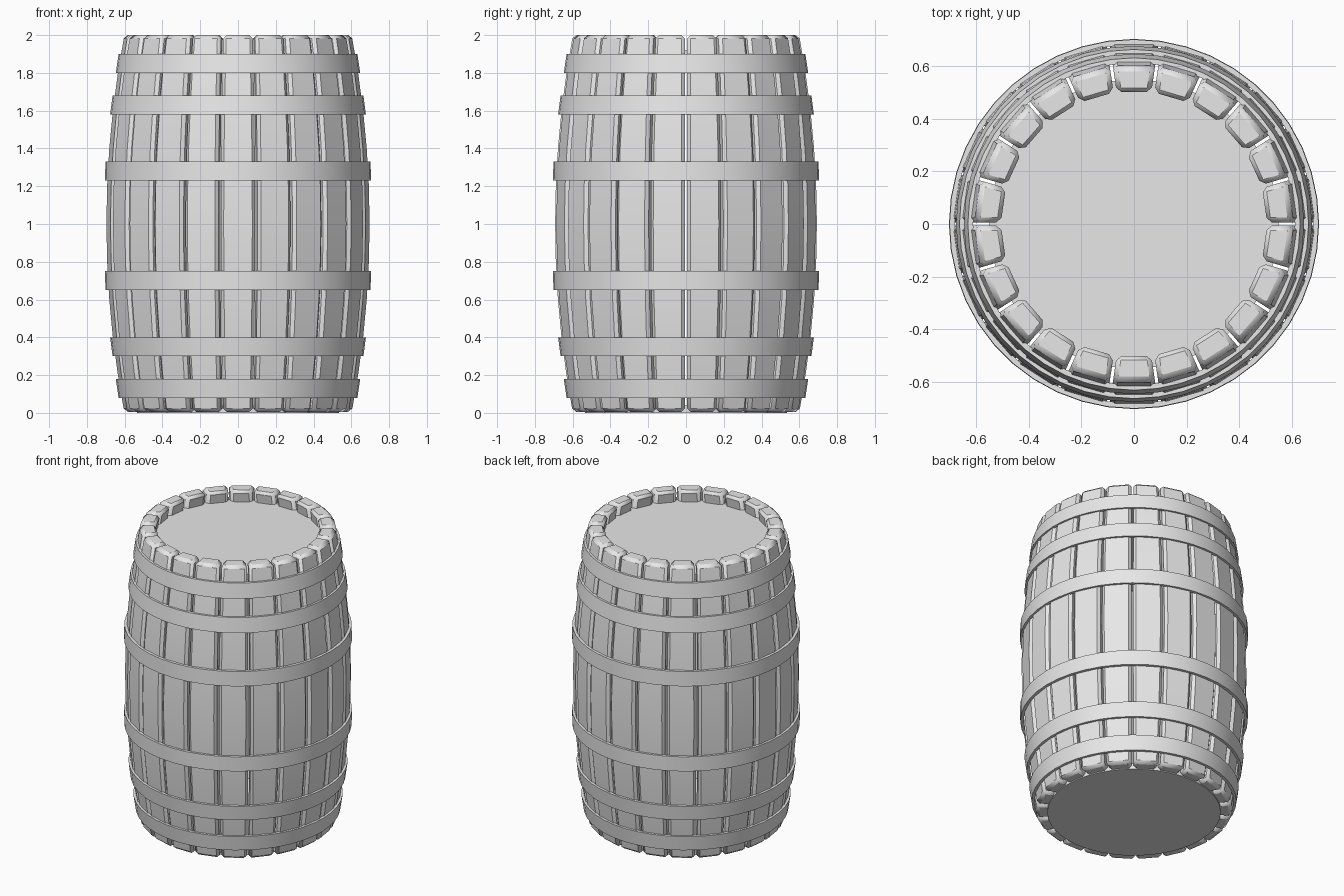
import bpy
import bmesh
from math import sin, cos, tan, pi, radians

STAVES = 22
HOOP_SIDES = 44
MID_RADIUS = 0.693
BOW = 0.094
THICKNESS = 0.1
GAP = 0.012
BASE = 0.006
TOP = 2.0

cube = bpy.data.objects.get("Cube")
if cube:
    bpy.data.objects.remove(cube, do_unlink=True)

grey = bpy.data.materials.new("plain_grey")
grey.use_nodes = True
grey.diffuse_color = (0.8, 0.8, 0.8, 1)
grey.node_tree.nodes["Principled BSDF"].inputs["Base Color"].default_value = (0.8, 0.8, 0.8, 1)


def finish(name, bm):
    """Turn a bmesh into a named, shaded object."""
    bmesh.ops.recalc_face_normals(bm, faces=bm.faces)
    mesh = bpy.data.meshes.new(name)
    bm.to_mesh(mesh)
    bm.free()
    mesh.materials.append(grey)
    obj = bpy.data.objects.new(name, mesh)
    bpy.context.collection.objects.link(obj)
    bpy.ops.object.select_all(action="DESELECT")
    obj.select_set(True)
    bpy.context.view_layer.objects.active = obj
    bpy.ops.object.shade_smooth_by_angle(angle=radians(25))
    return obj


def bridge(bm, a, b):
    """Join two closed loops of vertices with quads."""
    for i in range(len(a)):
        j = (i + 1) % len(a)
        bm.faces.new((a[i], a[j], b[j], b[i]))


def bulge(z):
    return MID_RADIUS - BOW * (z - 1) ** 2


def add_stave(bm, angle, segments=10):
    """One bowed plank with a wedge-shaped cross-section."""
    half = tan(pi / STAVES)
    loops = []
    for k in range(segments + 1):
        z = BASE + (TOP - BASE) * k / segments
        outer = bulge(z)
        loop = []
        for r, side in ((outer, -1), (outer, 1), (outer - THICKNESS, 1), (outer - THICKNESS, -1)):
            t = side * (r * half - GAP / 2)
            loop.append(bm.verts.new((r * cos(angle) - t * sin(angle),
                                      r * sin(angle) + t * cos(angle), z)))
        loops.append(loop)
    for a, b in zip(loops, loops[1:]):
        bridge(bm, a, b)
    bm.faces.new(loops[0])
    bm.faces.new(loops[-1])


def add_hoop(name, z_low, z_high, r_low, r_high, width=0.02):
    """Tapered flat band around the staves."""
    bm = bmesh.new()
    loops = []
    for r, z in ((r_low, z_low), (r_high, z_high), (r_high - width, z_high), (r_low - width, z_low)):
        loops.append([bm.verts.new((r * cos(2 * pi * i / HOOP_SIDES), r * sin(2 * pi * i / HOOP_SIDES), z))
                      for i in range(HOOP_SIDES)])
    for k in range(4):
        bridge(bm, loops[k], loops[(k + 1) % 4])
    finish(name, bm)


def add_head(name, radius, z_low, z_high):
    """Round end board."""
    bm = bmesh.new()
    bmesh.ops.create_cone(bm, cap_ends=True, segments=HOOP_SIDES, radius1=radius,
                          radius2=radius, depth=z_high - z_low)
    bmesh.ops.translate(bm, verts=bm.verts, vec=(0, 0, (z_low + z_high) / 2))
    finish(name, bm)


# Staves with chamfered edges, one centred on the front
bm = bmesh.new()
for n in range(STAVES):
    add_stave(bm, -pi / 2 + 2 * pi * n / STAVES)
staves = finish("staves", bm)
bevel = staves.modifiers.new("chamfer", "BEVEL")
bevel.width = 0.018
bevel.segments = 1
bevel.limit_method = "ANGLE"
bevel.angle_limit = radians(40)

# Hoops, mirrored about the middle height
for name, near, far, r_near, r_far in (("inner", 0.23, 0.33, 0.704, 0.702),
                                       ("middle", 0.58, 0.68, 0.677, 0.664),
                                       ("outer", 0.80, 0.90, 0.647, 0.632)):
    add_hoop("upper_" + name + "_hoop", 1 + near, 1 + far, r_near, r_far)
    add_hoop("lower_" + name + "_hoop", 1 - far - 0.02, 1 - near - 0.02, r_far, r_near)

# End boards: recessed at the top, flush at the bottom
add_head("top_head", 0.55, 1.88, 1.92)
add_head("bottom_head", 0.535, 0.0, 0.04)
